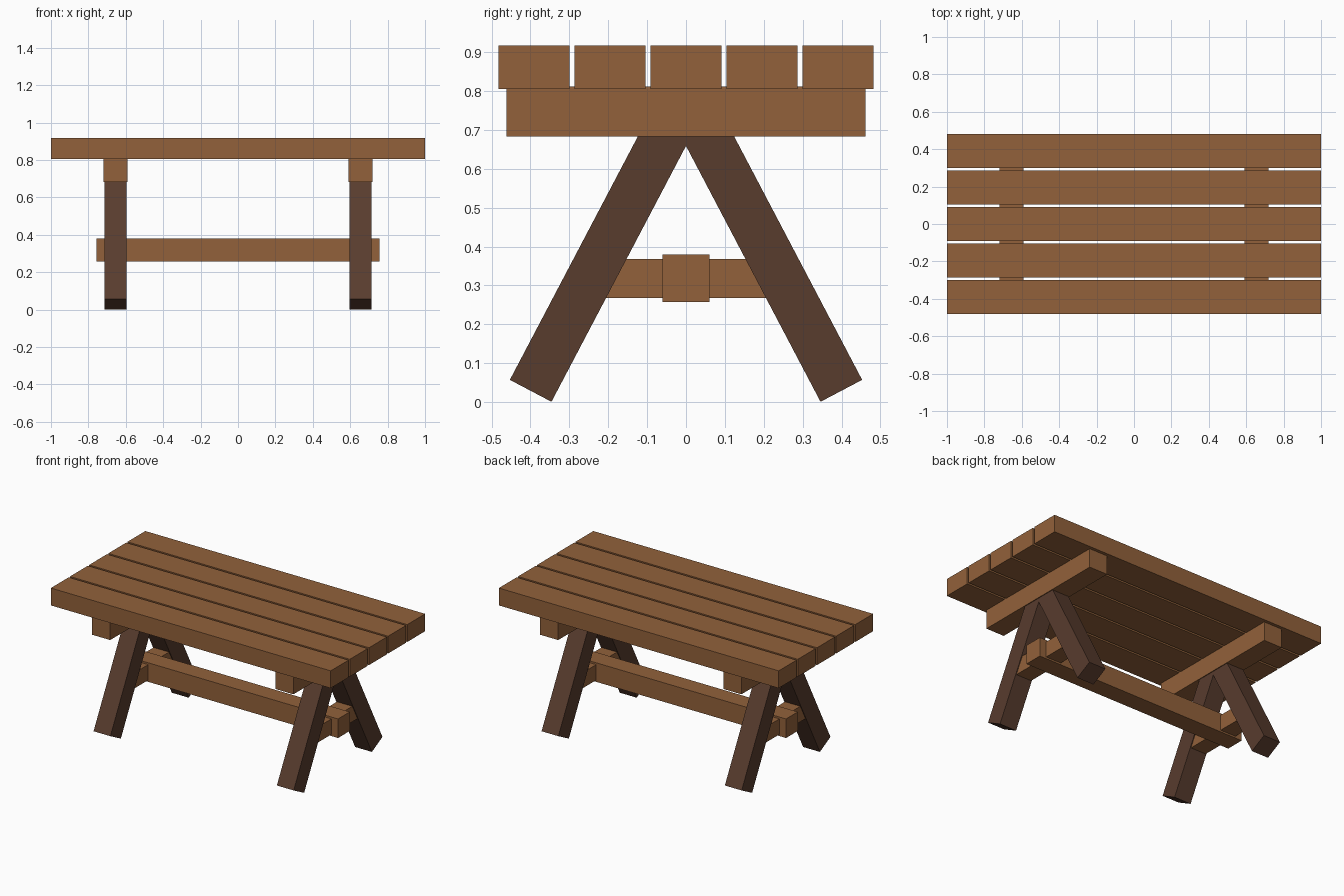
import bpy
import math
from mathutils import Matrix

if "Cube" in bpy.data.objects:
    bpy.data.objects.remove(bpy.data.objects["Cube"])


def material(name, rgb):
    m = bpy.data.materials.new(name)
    m.diffuse_color = (*rgb, 1)
    m.use_nodes = True
    m.node_tree.nodes["Principled BSDF"].inputs["Base Color"].default_value = m.diffuse_color
    return m


wood = material("light_brown_wood", (0.287, 0.120, 0.043))
dark = material("dark_brown_wood", (0.098, 0.045, 0.027))


def box(name, center, size, mat, tilt=0.0):
    """Rectangular beam, optionally tilted about the x axis."""
    bpy.ops.mesh.primitive_cube_add(size=1)
    ob = bpy.context.object
    ob.name = name
    ob.data.transform(Matrix.Diagonal((*size, 1)))
    ob.location = center
    ob.rotation_euler.x = tilt
    ob.data.materials.append(mat)
    return ob


# Table top: five boards with narrow gaps
for i in range(5):
    box(f"top_board_{i + 1}", (0, (i - 2) * 0.1955, 0.861), (2.0, 0.182, 0.112), wood)

# Long stretcher running through both trestles
box("stretcher", (0, 0, 0.3185), (1.514, 0.12, 0.123), wood)

LEG_LENGTH, LEG_WIDTH = 0.77, 0.121
TILT = math.atan2(0.346, 0.658)

for side, label in ((-1, "left"), (1, "right")):
    x = side * 0.655
    # Bearer under the boards
    box(f"{label}_bearer", (x, 0, 0.7475), (0.13, 0.924, 0.129), wood)
    # Short brace between the legs
    box(f"{label}_brace", (x, 0, 0.318), (0.11, 0.5, 0.10), wood)
    # Pair of splayed legs meeting in the bearer
    for s, end in ((-1, "front"), (1, "back")):
        y = s * (0.3995 - math.sin(TILT) * LEG_LENGTH / 2)
        z = 0.029 + math.cos(TILT) * LEG_LENGTH / 2
        box(f"{label}_{end}_leg", (x, y, z), (0.12, LEG_WIDTH, LEG_LENGTH), dark, s * TILT)
